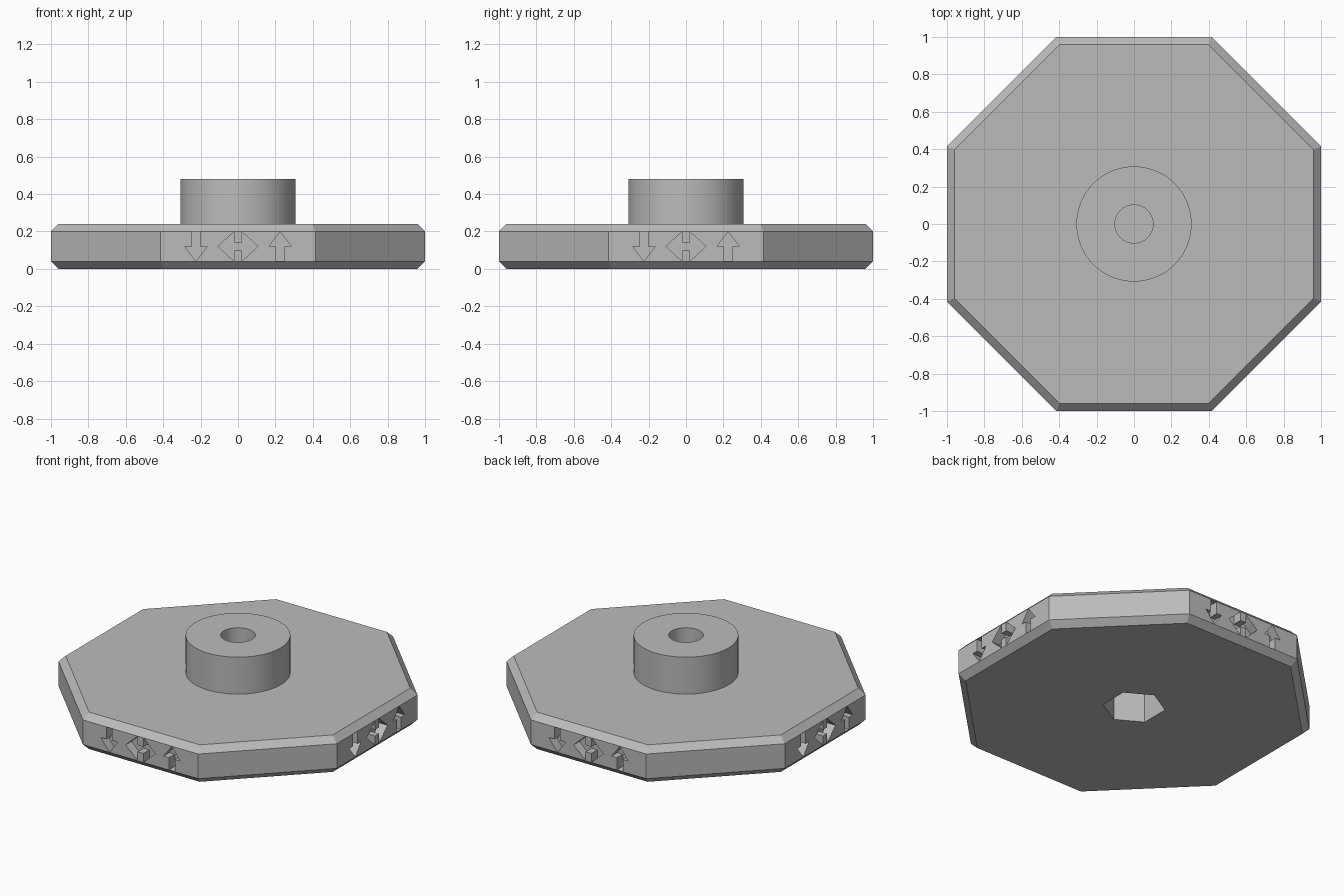
import bpy, bmesh, math
from mathutils import Matrix, Vector

cube = bpy.data.objects.get("Cube")
if cube:
    bpy.data.objects.remove(cube, do_unlink=True)

grey = bpy.data.materials.new("plain_grey")
grey.use_nodes = True
colour = (0.5, 0.5, 0.5, 1)
grey.diffuse_color = colour
grey.node_tree.nodes["Principled BSDF"].inputs["Base Color"].default_value = colour


def finish(name, bm):
    bmesh.ops.recalc_face_normals(bm, faces=bm.faces)
    mesh = bpy.data.meshes.new(name)
    bm.to_mesh(mesh)
    bm.free()
    mesh.materials.append(grey)
    obj = bpy.data.objects.new(name, mesh)
    bpy.context.collection.objects.link(obj)
    return obj


def lathe(name, profile, sides, phase=0.0):
    """Stack rings of (radius, z) and cap both ends."""
    bm = bmesh.new()
    rings = []
    for r, z in profile:
        angles = [phase + math.tau * i / sides for i in range(sides)]
        rings.append([bm.verts.new((r * math.cos(a), r * math.sin(a), z)) for a in angles])
    for low, high in zip(rings, rings[1:]):
        for i in range(sides):
            j = (i + 1) % sides
            bm.faces.new((low[i], low[j], high[j], high[i]))
    bm.faces.new(rings[0])
    bm.faces.new(rings[-1])
    return finish(name, bm)


def select_only(obj):
    bpy.ops.object.select_all(action='DESELECT')
    obj.select_set(True)
    bpy.context.view_layer.objects.active = obj


def carve(target, cutter):
    cutter.hide_render = True
    mod = target.modifiers.new("carve", 'BOOLEAN')
    mod.operation = 'DIFFERENCE'
    mod.solver = 'EXACT'
    mod.object = cutter
    select_only(target)
    bpy.ops.object.modifier_apply(modifier=mod.name)
    bpy.data.objects.remove(cutter, do_unlink=True)


# Chamfered octagonal plate
THICK, CHAMFER = 0.24, 0.04
corner = 1 / math.cos(math.pi / 8)
inner = (1 - CHAMFER) * corner
plate = lathe("octagon_plate", [(inner, 0), (corner, CHAMFER), (corner, THICK - CHAMFER),
                                (inner, THICK)], 8, math.pi / 8)

# Hexagonal nut pocket in the underside
carve(plate, lathe("nut_pocket_cutter", [(0.185, -0.1), (0.185, 0.3)], 6, math.pi / 6))

# Engraved arrows, repeated on four sides: outlines in (across, up) about the side centre
DEPTH, HALF, BAR, HEAD = 0.06, 0.079, 0.021, 0.06
up = [(-BAR, -HALF), (BAR, -HALF), (BAR, 0), (HEAD, 0), (0, HALF), (-HEAD, 0), (-BAR, 0)]
up_arrow = [(x + 0.225, z) for x, z in up]
down_arrow = [(-x, -z) for x, z in up_arrow]
half_double = [(BAR, BAR), (BAR, HALF), (0.107, 0), (BAR, -HALF), (BAR, -BAR)]
double_arrow = half_double + [(-x, -z) for x, z in half_double]

bm = bmesh.new()
for side in range(4):
    turn = Matrix.Rotation(side * math.pi / 2, 4, 'Z')
    for outline in (up_arrow, down_arrow, double_arrow):
        verts = [bm.verts.new(turn @ Vector((x, -1.05, z + THICK / 2))) for x, z in outline]
        face = bm.faces.new(verts)
        out = bmesh.ops.extrude_face_region(bm, geom=[face], use_keep_orig=True)
        moved = [v for v in out["geom"] if isinstance(v, bmesh.types.BMVert)]
        bmesh.ops.translate(bm, verts=moved, vec=turn @ Vector((0, 0.05 + DEPTH, 0)))
carve(plate, finish("arrow_cutter", bm))

# Round hub with a blind bore
hub = lathe("round_hub", [(0.308, THICK), (0.308, 0.48), (0.102, 0.48), (0.102, 0.25)], 64)
select_only(hub)
bpy.ops.object.shade_smooth_by_angle(angle=math.radians(30))
